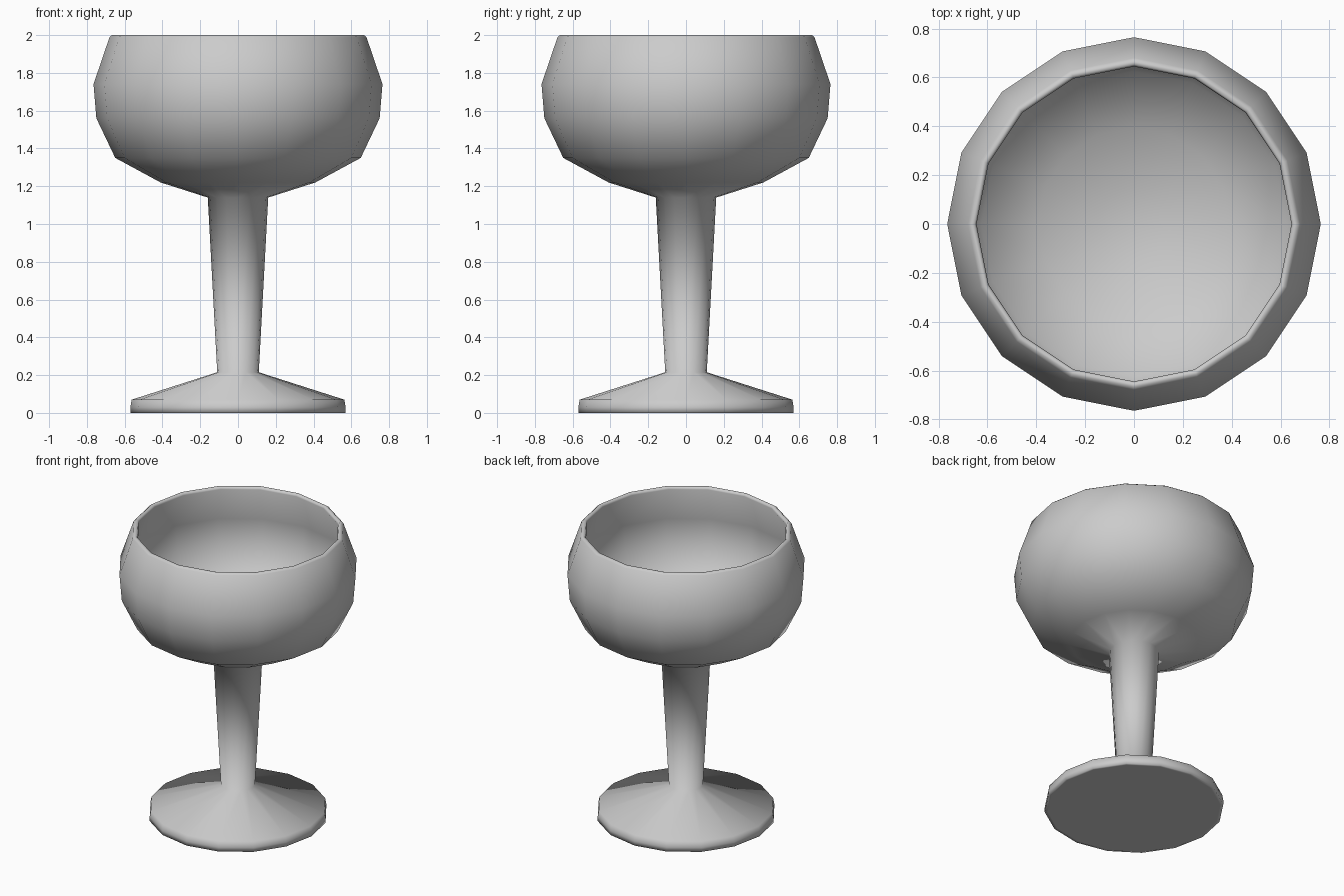
import bpy, bmesh, math

if "Cube" in bpy.data.objects:
    bpy.data.objects.remove(bpy.data.objects["Cube"])

SIDES = 16


def lathe(name, profile):
    """Revolve (radius, height) points around z; both ends are capped."""
    bm = bmesh.new()
    rings = []
    for r, z in profile:
        rings.append([bm.verts.new((r * math.cos(2 * math.pi * i / SIDES),
                                    r * math.sin(2 * math.pi * i / SIDES), z))
                      for i in range(SIDES)])
    for a, b in zip(rings, rings[1:]):
        for i in range(SIDES):
            j = (i + 1) % SIDES
            bm.faces.new((a[i], a[j], b[j], b[i]))
    bm.faces.new(rings[0][::-1])
    bm.faces.new(rings[-1])
    bmesh.ops.recalc_face_normals(bm, faces=bm.faces)
    for f in bm.faces:
        f.smooth = True
    mesh = bpy.data.meshes.new(name)
    bm.to_mesh(mesh)
    bm.free()
    obj = bpy.data.objects.new(name, mesh)
    bpy.context.collection.objects.link(obj)
    return obj


# Foot: flat underside, short rim, sloping top
foot = [(0.55, 0.0), (0.57, 0.0), (0.57, 0.03), (0.563, 0.07)]
# Stem: widens towards the bowl
stem = [(0.11, 0.215), (0.16, 1.14)]
# Bowl: outside up to the lip, then down the inside
outside = [(0.41, 1.22), (0.65, 1.35), (0.75, 1.56), (0.765, 1.74), (0.68, 1.99)]
lip = [(0.667, 2.0), (0.653, 2.0), (0.645, 1.985)]
inside = [(0.73, 1.74), (0.716, 1.57), (0.625, 1.375), (0.395, 1.252), (0.15, 1.172)]

lathe("goblet", foot + stem + outside + lip + inside)
